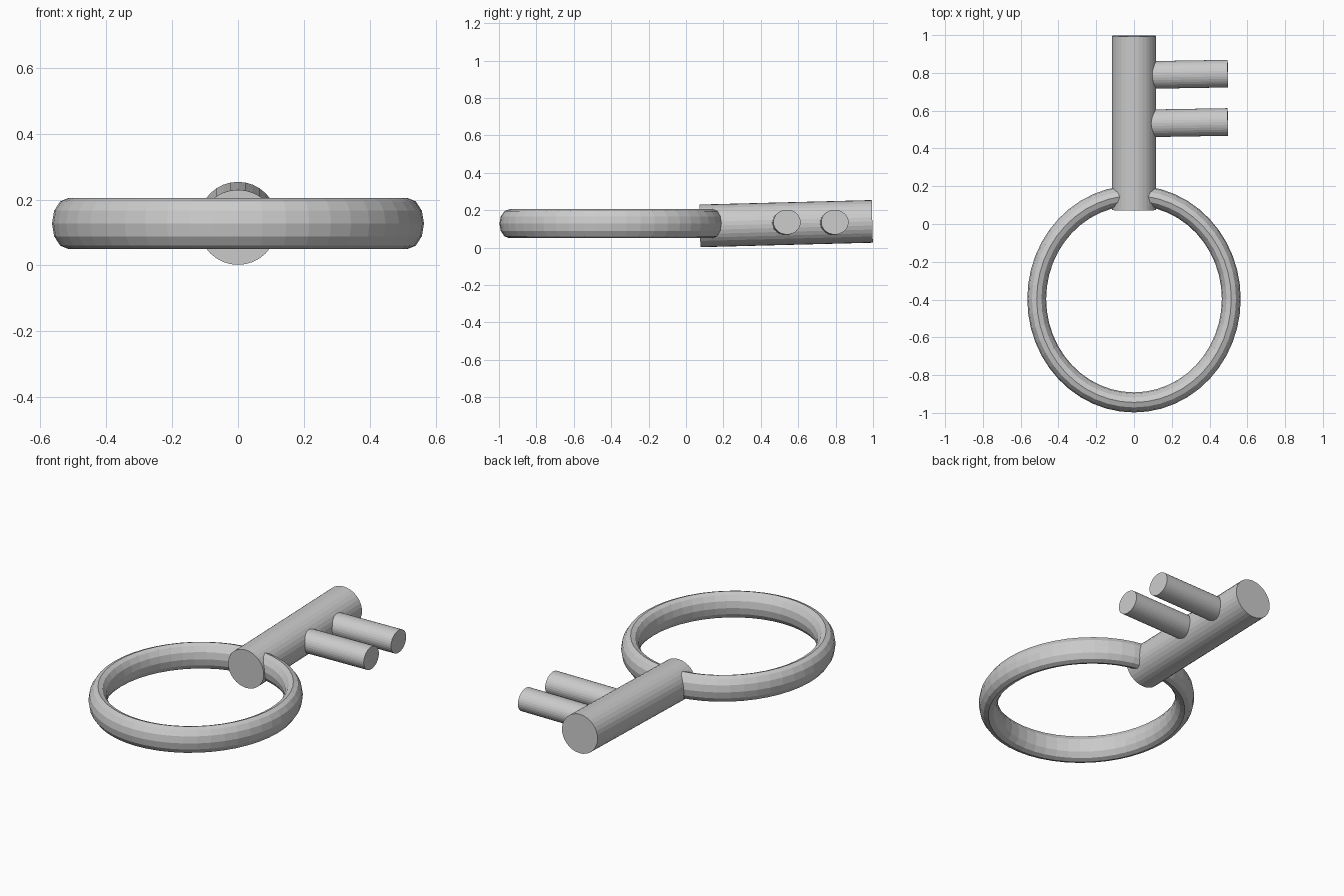
import bpy
from mathutils import Vector, Matrix

if "Cube" in bpy.data.objects:
    bpy.data.objects.remove(bpy.data.objects["Cube"])


def rod(name, start, end, half_width, half_height, sides=32):
    """Capped elliptical cylinder running from start to end."""
    start, end = Vector(start), Vector(end)
    axis = end - start
    d = axis.normalized()
    side = Vector((0, 0, 1)).cross(d).normalized()
    up = d.cross(side)
    bpy.ops.mesh.primitive_cylinder_add(vertices=sides, radius=1, depth=1)
    ob = bpy.context.object
    ob.name = name
    m = Matrix((side * half_width, up * half_height, axis)).transposed().to_4x4()
    m.translation = (start + end) / 2
    ob.data.transform(m)
    return ob


# Handle ring: slightly oval, taller than wide in section
bpy.ops.mesh.primitive_torus_add(major_segments=48, minor_segments=12,
                                 major_radius=0.515, minor_radius=0.05)
ring = bpy.context.object
ring.name = "handle_ring"
ring.data.transform(Matrix.Translation((0, -0.397, 0.1275))
                    @ Matrix.Diagonal((1, 1.063, 1.55, 1)))

# Shaft, tilted slightly upward towards the tip
rod("shaft", (0, 0.074, 0.116), (0, 0.996, 0.140), 0.117, 0.114)

# Two teeth on the right side of the shaft
for i, y in enumerate((0.535, 0.791)):
    rod(f"tooth_{i + 1}", (0.02, y - 0.003, 0.132), (0.497, y + 0.005, 0.136),
        0.073, 0.066)
